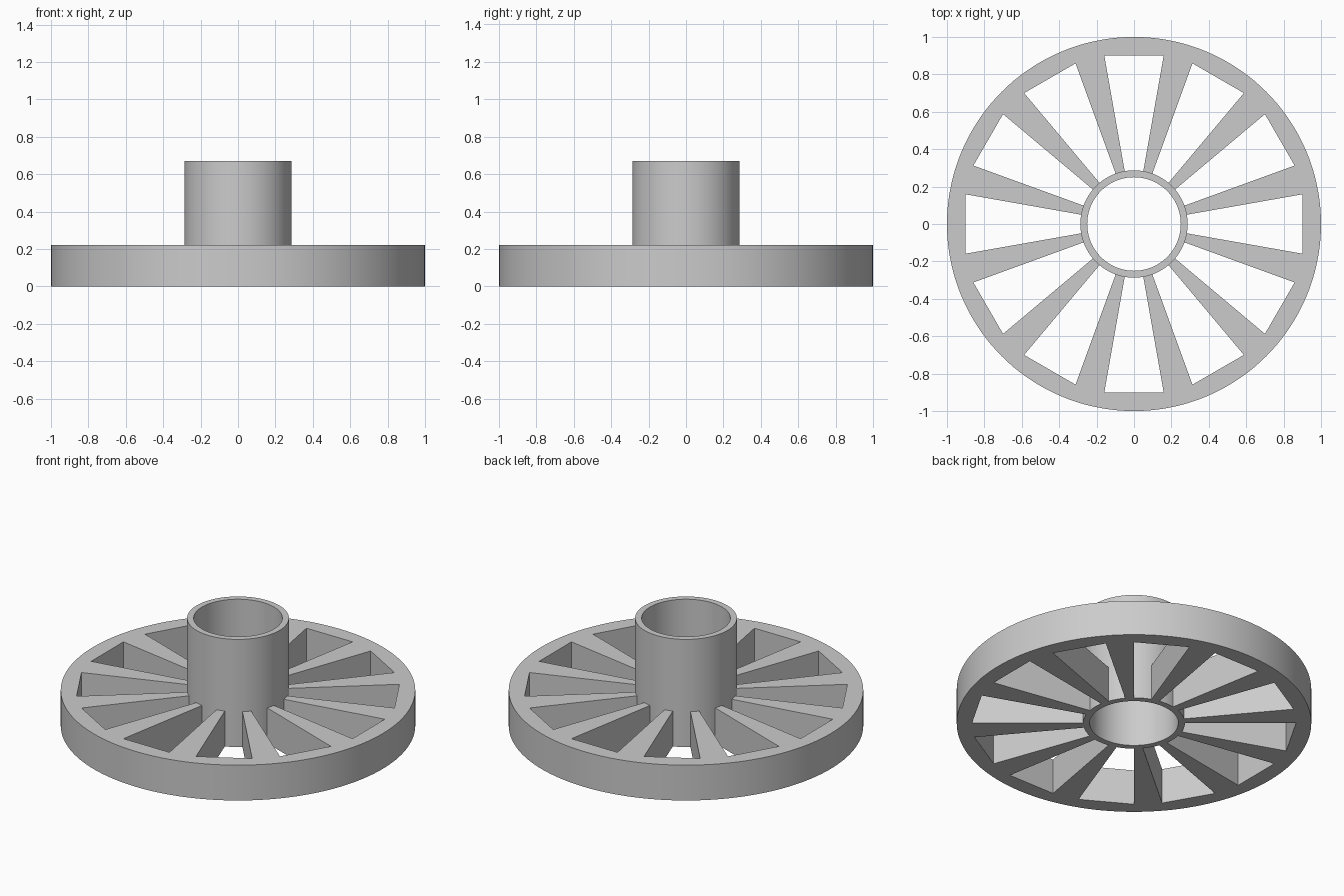
import bpy
import bmesh
from math import radians, cos, sin

cube = bpy.data.objects.get("Cube")
if cube:
    bpy.data.objects.remove(cube, do_unlink=True)

SPOKES = 12
STEPS = 12                        # angular steps per spoke sector
SLOT_HALF = radians(10)           # half angle of each opening
BORE, HUB, SLOT_END, RIM = 0.25, 0.287, 0.90, 1.0
WHEEL_TOP, HUB_TOP = 0.22, 0.67

grey = bpy.data.materials.new("grey")
grey.use_nodes = True
colour = (0.6, 0.6, 0.6, 1)
grey.diffuse_color = colour
grey.node_tree.nodes["Principled BSDF"].inputs["Base Color"].default_value = colour

bm = bmesh.new()
count = SPOKES * STEPS
pitch = radians(360 / SPOKES)


def extrude_up(faces, height):
    """Extrude a flat region upwards and return its new cap faces."""
    out = bmesh.ops.extrude_face_region(bm, geom=faces)["geom"]
    moved = [g for g in out if isinstance(g, bmesh.types.BMVert)]
    bmesh.ops.translate(bm, verts=moved, vec=(0, 0, height))
    return [g for g in out if isinstance(g, bmesh.types.BMFace)]


# Radial rows of points: bore, hub, straight outer end of opening, rim
rows = []
for i in range(count):
    angle = i * pitch / STEPS
    local = (angle + pitch / 2) % pitch - pitch / 2
    opening_end = SLOT_END / cos(min(abs(local), SLOT_HALF))
    rows.append([bm.verts.new((r * cos(angle), r * sin(angle), 0))
                 for r in (BORE, HUB, opening_end, RIM)])

# Flat plan: hub ring, tapered spokes and rim, leaving the openings empty
plan = []
for i in range(count):
    a, b = rows[i], rows[(i + 1) % count]
    middle = (i + 0.5) * pitch / STEPS
    local = (middle + pitch / 2) % pitch - pitch / 2
    bands = (0, 1, 2) if abs(local) > SLOT_HALF else (0, 2)
    plan += [bm.faces.new((a[k], a[k + 1], b[k + 1], b[k])) for k in bands]

# Raise the wheel, then the hub tube
caps = extrude_up(plan, WHEEL_TOP)
hub_ring = [f for f in caps if f.calc_center_median().xy.length < HUB]
extrude_up(hub_ring, HUB_TOP - WHEEL_TOP)
bmesh.ops.recalc_face_normals(bm, faces=bm.faces[:])

mesh = bpy.data.meshes.new("spoked_wheel_with_hub")
bm.to_mesh(mesh)
bm.free()
mesh.materials.append(grey)
wheel = bpy.data.objects.new("spoked_wheel_with_hub", mesh)
bpy.context.collection.objects.link(wheel)

# Smooth curved walls with crisp edges
bpy.ops.object.select_all(action='DESELECT')
wheel.select_set(True)
bpy.context.view_layer.objects.active = wheel
bpy.ops.object.shade_smooth_by_angle(angle=radians(30))
